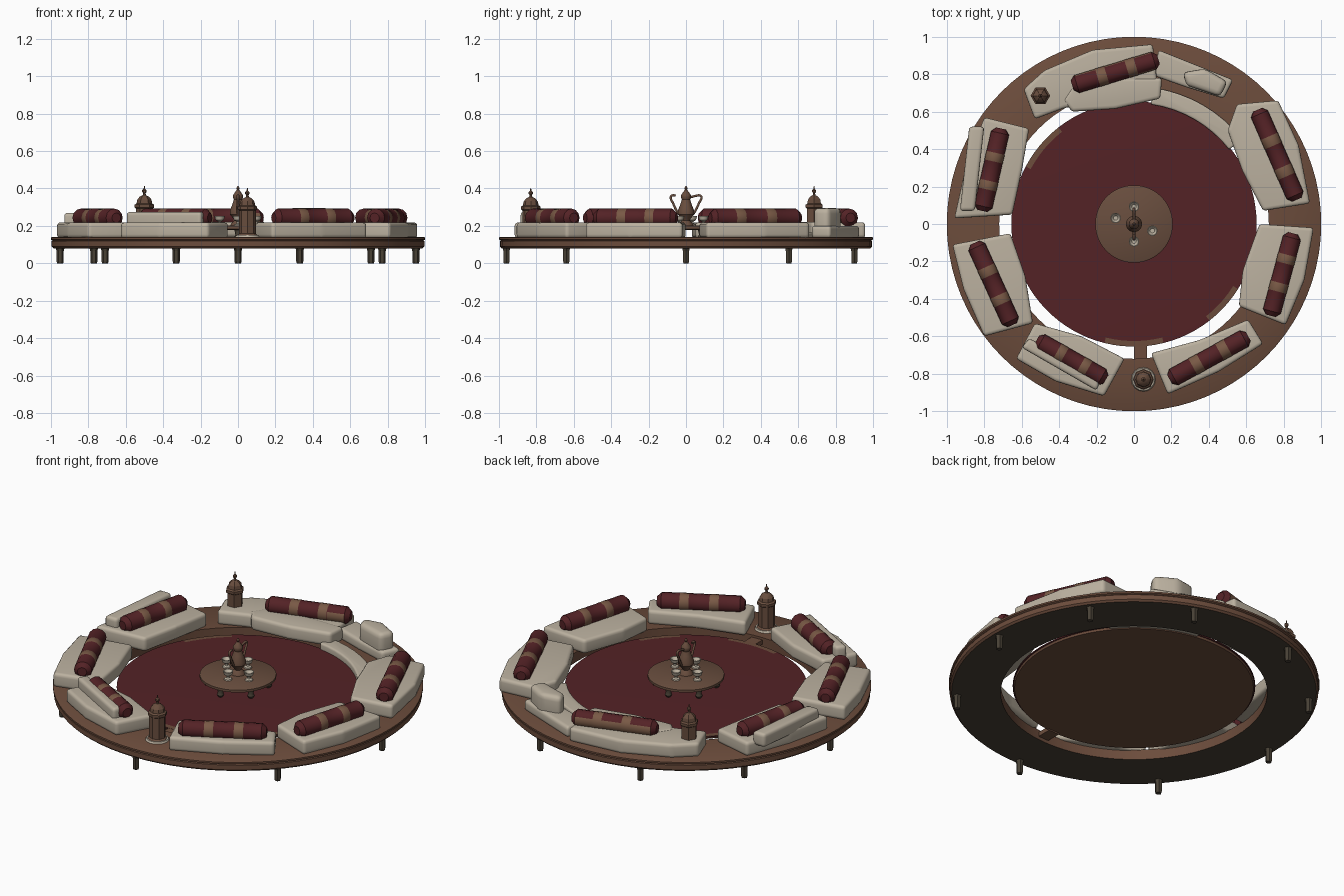
import bpy, bmesh, math
from mathutils import Vector, Matrix

if "Cube" in bpy.data.objects:
    bpy.data.objects.remove(bpy.data.objects["Cube"])


def material(name, col):
    m = bpy.data.materials.new(name)
    m.diffuse_color = (*col, 1)
    m.use_nodes = True
    m.node_tree.nodes["Principled BSDF"].inputs["Base Color"].default_value = m.diffuse_color
    return m


RED = material("deep red cloth", (0.088, 0.016, 0.019))
CREAM = material("cream cloth", (0.50, 0.44, 0.35))
WOOD = material("brown wood", (0.15, 0.073, 0.045))
TAN = material("tan band", (0.19, 0.10, 0.06))
DARK = material("dark grey brown", (0.065, 0.052, 0.036))
BRONZE = material("bronze", (0.14, 0.075, 0.048))


def finish(name, bm, mats, angle=35):
    bmesh.ops.recalc_face_normals(bm, faces=bm.faces)
    me = bpy.data.meshes.new(name)
    bm.to_mesh(me)
    bm.free()
    for m in mats:
        me.materials.append(m)
    ob = bpy.data.objects.new(name, me)
    bpy.context.collection.objects.link(ob)
    if angle:
        bpy.ops.object.select_all(action='DESELECT')
        ob.select_set(True)
        bpy.context.view_layer.objects.active = ob
        bpy.ops.object.shade_smooth_by_angle(angle=math.radians(angle))
    return ob


def lathe(bm, prof, n, mat=Matrix(), closed=False):
    """Spin (radius, z) points; returns faces as (face, profile segment, side)."""
    rings = [[bm.verts.new(mat @ Vector((r * math.cos(2 * math.pi * k / n),
                                         r * math.sin(2 * math.pi * k / n), z)))
              for k in range(n)] for r, z in prof]
    out = []
    m = len(prof)
    for i in range(m if closed else m - 1):
        a, b = rings[i], rings[(i + 1) % m]
        for k in range(n):
            j = (k + 1) % n
            out.append((bm.faces.new((a[k], a[j], b[j], b[k])), i, k))
    if not closed:
        bm.faces.new(rings[0][::-1])
        bm.faces.new(rings[-1])
    return out


def turned(name, prof, n, loc, mat, angle=35):
    bm = bmesh.new()
    lathe(bm, prof, n, Matrix.Translation(loc))
    return finish(name, bm, [mat], angle)


def prism(name, pts, z0, z1, mat, bevel=0.02):
    bm = bmesh.new()
    lo = [bm.verts.new((x, y, z0)) for x, y in pts]
    hi = [bm.verts.new((x, y, z1)) for x, y in pts]
    bm.faces.new(lo[::-1])
    bm.faces.new(hi)
    for i in range(len(pts)):
        j = (i + 1) % len(pts)
        bm.faces.new((lo[i], lo[j], hi[j], hi[i]))
    if bevel:
        bmesh.ops.recalc_face_normals(bm, faces=bm.faces)
        bmesh.ops.bevel(bm, geom=bm.edges[:], offset=bevel, segments=3,
                        profile=0.6, affect='EDGES', clamp_overlap=True)
    return finish(name, bm, [mat], 50)


# Ring platform with dark underside
bm = bmesh.new()
ring = lathe(bm, [(0.72, 0.08), (0.985, 0.08), (0.995, 0.09), (0.995, 0.118), (0.99, 0.122),
                  (1.0, 0.127), (1.0, 0.137), (0.995, 0.14), (0.72, 0.14)], 80, closed=True)
for f, i, k in ring:
    f.material_index = 1 if i == 0 else 0
finish("ring_platform", bm, [WOOD, DARK])

# Platform legs
legs = [(0, -0.96)] + [(s * x, y) for x, y in
                       [(0.71, -0.64), (0.95, 0.0), (0.77, 0.55), (0.33, 0.90)] for s in (1, -1)]
for x, y in legs:
    a = math.atan2(y, x)
    turned("platform_leg", [(0.016, 0), (0.019, 0.01), (0.019, 0.065), (0.024, 0.085)],
           6, (x, y, 0), DARK, 0)

# Round floor and rug, with worn brown border patches
turned("rug_floor", [(0.645, 0.108), (0.65, 0.122)], 80, (0, 0, 0), WOOD)
bm = bmesh.new()
for f, i, k in lathe(bm, [(0.655, 0.120), (0.655, 0.127), (0.625, 0.128)], 90):
    d = k * 4
    if i == 1 and (125 < d < 152 or 254 < d < 284 or 306 < d < 328):
        f.material_index = 1
finish("round_rug", bm, [RED, WOOD])
prism("floor_step", [(0.0, -0.74), (0.07, -0.74), (0.07, -0.63), (0.0, -0.63)], 0.10, 0.126, WOOD, 0)

# Seat cushions around the ring
seats = [
    [(-0.80, 0.57), (-0.56, 0.51), (-0.60, 0.28), (-0.65, 0.05), (-0.96, 0.03), (-0.90, 0.30)],
    [(-0.97, -0.11), (-0.66, -0.05), (-0.58, -0.28), (-0.54, -0.53), (-0.80, -0.60), (-0.91, -0.35)],
    [(-0.53, -0.53), (-0.28, -0.60), (-0.05, -0.72), (-0.16, -0.92), (-0.42, -0.84), (-0.63, -0.72)],
    [(0.09, -0.69), (0.35, -0.62), (0.61, -0.51), (0.69, -0.64), (0.45, -0.79), (0.18, -0.91)],
    [(0.56, -0.44), (0.58, -0.25), (0.67, 0.0), (0.96, -0.02), (0.91, -0.30), (0.81, -0.54)],
    [(0.50, 0.50), (0.55, 0.64), (0.77, 0.66), (0.88, 0.42), (0.94, 0.11), (0.69, 0.07), (0.58, 0.28)],
    [(0.13, 0.93), (0.53, 0.77), (0.48, 0.67), (0.28, 0.73), (0.11, 0.79)],
    [(-0.59, 0.72), (-0.53, 0.56), (-0.37, 0.62), (0.13, 0.71), (0.10, 0.96), (-0.22, 0.93), (-0.48, 0.82)],
]
for i, p in enumerate(seats):
    prism("seat_cushion", p, 0.135, 0.2 if i == 6 else 0.218, CREAM)
prism("front_seat_pad", [(-0.38, 0.66), (-0.33, 0.60), (-0.1, 0.615), (0.14, 0.67), (0.15, 0.78), (-0.30, 0.78)],
      0.14, 0.222, CREAM)

# Low curved pad on the inner edge
arc = [math.radians(38 + 5.5 * i) for i in range(9)]
prism("inner_pad", [(0.645 * math.cos(a), 0.645 * math.sin(a)) for a in arc] +
      [(0.735 * math.cos(a), 0.735 * math.sin(a)) for a in reversed(arc)], 0.11, 0.165, CREAM, 0.012)

# Back cushions and loose pillow
prism("back_cushion", [(-0.60, -0.66), (-0.56, -0.61), (-0.17, -0.82), (-0.20, -0.89)], 0.19, 0.275, CREAM)
prism("back_cushion", [(-0.88, 0.52), (-0.80, 0.52), (-0.85, 0.07), (-0.93, 0.07)], 0.19, 0.27, CREAM)
prism("loose_pillow", [(0.26, 0.81), (0.28, 0.74), (0.46, 0.68), (0.50, 0.76), (0.38, 0.83)],
      0.17, 0.295, CREAM, 0.03)

# Banded bolsters
bolsters = [((-0.71, 0.51), (-0.81, 0.07)), ((-0.85, -0.10), (-0.65, -0.54)),
            ((-0.52, -0.62), (-0.15, -0.83)), ((0.19, -0.83), (0.61, -0.60)),
            ((0.73, -0.49), (0.85, -0.05)), ((0.66, 0.61), (0.87, 0.13)),
            ((-0.33, 0.74), (0.13, 0.88))]
for num, (a, b) in enumerate(bolsters):
    a, b = Vector((*a, 0.243)), Vector((*b, 0.243))
    d = b - a
    L, r = d.length, 0.049
    mat = Matrix.Translation(a) @ d.to_track_quat('Z', 'Y').to_matrix().to_4x4()
    bm = bmesh.new()
    prof = [(0.026, 0), (r, 0.025), (r, 0.29 * L), (r + 0.001, 0.295 * L), (r + 0.001, 0.40 * L),
            (r, 0.405 * L), (r, 0.63 * L), (r + 0.001, 0.635 * L), (r + 0.001, 0.74 * L),
            (r, 0.745 * L), (r, L - 0.025), (0.026, L)]
    for f, i, k in lathe(bm, prof, 12, mat):
        c = f.calc_center_median()
        worn = num == 6 and c.z < 0.275 and c.xy.length > (a + b).xy.length / 2 and 0 < i < 10
        f.material_index = 1 if i in (3, 7) or worn else 0
    finish("bolster", bm, [RED, TAN], 40)

# Lanterns
lantern = [(0.055, 0), (0.055, 0.012), (0.045, 0.02), (0.045, 0.145), (0.052, 0.15), (0.052, 0.165),
           (0.042, 0.172), (0.038, 0.192), (0.025, 0.208), (0.009, 0.216), (0.006, 0.226),
           (0.012, 0.234), (0.012, 0.242), (0.004, 0.25), (0.002, 0.265)]
for x, y, z in [(0.05, -0.83, 0.138), (-0.50, 0.685, 0.148)]:
    turned("lantern", lantern, 6 if y > 0 else 8, (x, y, z), BRONZE, 25)
turned("lantern_mat", [(0.066, 0), (0.06, 0.012)], 16, (0.05, -0.83, 0.138), CREAM)

# Low round table with knob feet
turned("table_top", [(0.19, 0.178), (0.207, 0.184), (0.207, 0.198), (0.20, 0.202)], 48, (0, 0, 0), BRONZE)
for k in range(6):
    a = math.radians(30 + 60 * k)
    turned("table_foot", [(0.012, 0.125), (0.02, 0.14), (0.014, 0.155), (0.02, 0.18)], 10,
           (0.165 * math.cos(a), 0.165 * math.sin(a), 0), DARK)

# Serving pot with handle and spout
turned("pot_body", [(0.04, 0.202), (0.038, 0.21), (0.02, 0.228), (0.026, 0.24), (0.044, 0.262),
                    (0.044, 0.28), (0.03, 0.315), (0.022, 0.34), (0.028, 0.355), (0.026, 0.365),
                    (0.012, 0.385), (0.006, 0.392), (0.009, 0.4), (0.002, 0.413)], 12, (0, 0, 0), BRONZE)
for s, name in ((-1, "pot_spout"), (1, "pot_handle")):
    cu = bpy.data.curves.new(name, 'CURVE')
    cu.dimensions = '3D'
    cu.bevel_depth, cu.bevel_resolution, cu.resolution_u = 0.007, 1, 5
    path = [(0.038, 0.262), (0.058, 0.29), (0.068, 0.325), (0.088, 0.348), (0.078, 0.367), (0.055, 0.362)]
    if s > 0:
        path.append((0.02, 0.352))
    sp = cu.splines.new('NURBS')
    sp.points.add(len(path) - 1)
    for p, (y, z) in zip(sp.points, path):
        p.co = (0, s * y, z, 1)
    sp.use_endpoint_u = True
    cu.use_fill_caps = True
    cu.materials.append(BRONZE)
    ob = bpy.data.objects.new(name, cu)
    bpy.context.collection.objects.link(ob)
    bpy.ops.object.select_all(action='DESELECT')
    ob.select_set(True)
    bpy.context.view_layer.objects.active = ob
    bpy.ops.object.convert(target='MESH')

# Cups on saucers
for x, y in [(0, 0.093), (0, -0.093), (-0.098, 0.032), (0.098, -0.036)]:
    turned("cup", [(0.022, 0), (0.02, 0.006), (0.008, 0.01), (0.008, 0.02), (0.022, 0.03),
                   (0.028, 0.05), (0.024, 0.05), (0.012, 0.034)], 14, (x, y, 0.202), CREAM)
